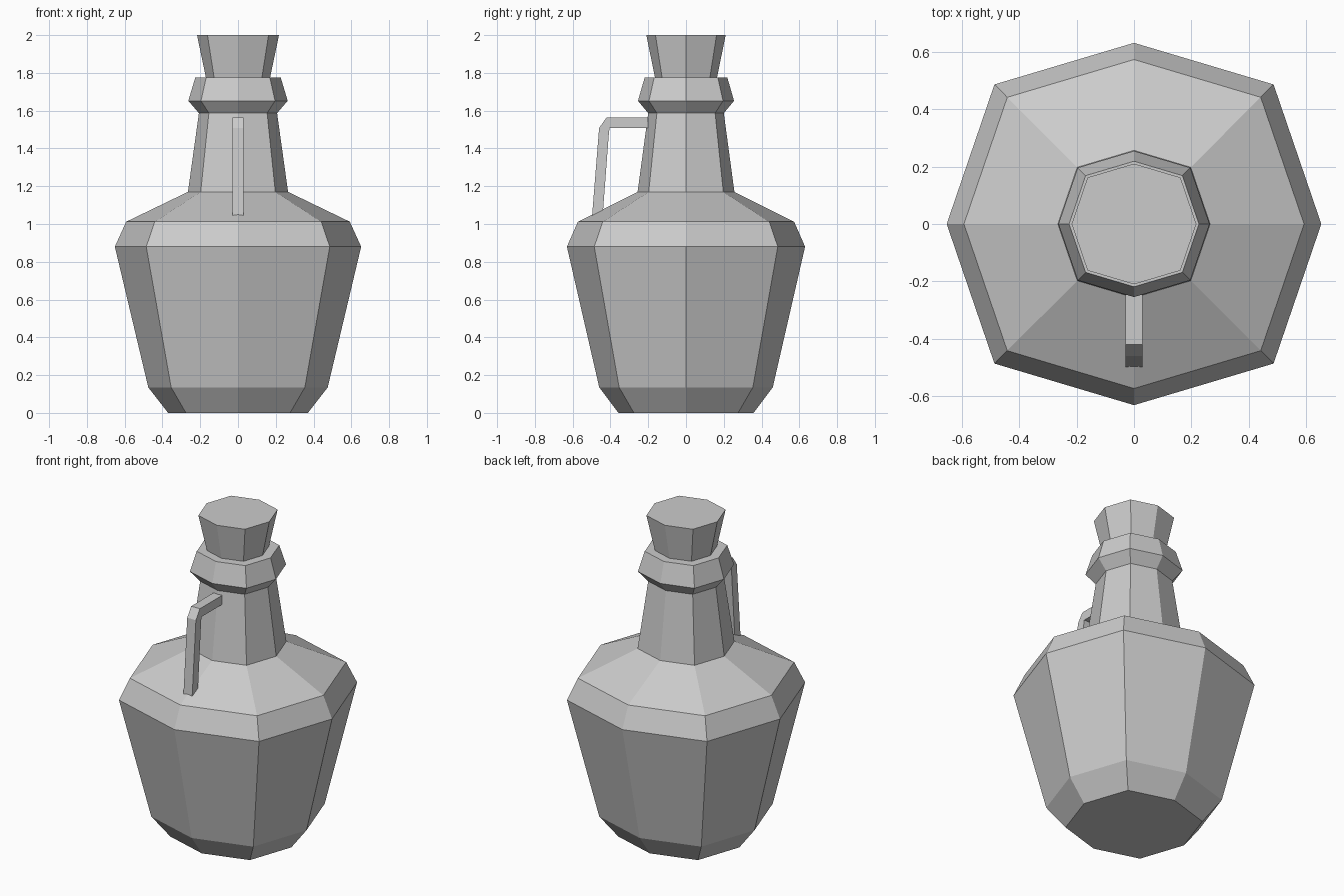
import bpy

if "Cube" in bpy.data.objects:
    bpy.data.objects.remove(bpy.data.objects["Cube"])

# Slightly uneven octagon shared by every turned part (x radius = 1)
OCTAGON = [(1, 0), (.745, .745), (0, .967), (-.745, .745),
           (-1, 0), (-.745, -.745), (0, -.967), (.745, -.745)]


def add_object(name, verts, faces):
    mesh = bpy.data.meshes.new(name)
    mesh.from_pydata(verts, [], faces)
    mesh.update()
    obj = bpy.data.objects.new(name, mesh)
    bpy.context.collection.objects.link(obj)
    return obj


def loft(name, profile):
    """Stack octagon rings of (radius, z) and cap both ends."""
    n = len(OCTAGON)
    verts = [(r * x, r * y, z) for r, z in profile for x, y in OCTAGON]
    faces = [(k * n + i, k * n + (i + 1) % n, (k + 1) * n + (i + 1) % n, (k + 1) * n + i)
             for k in range(len(profile) - 1) for i in range(n)]
    faces.append(tuple(reversed(range(n))))
    faces.append(tuple(range(len(verts) - n, len(verts))))
    return add_object(name, verts, faces)


def extrude_strip(name, outer, inner, half_width):
    """Bar following matching outer and inner (y, z) edge lines."""
    verts = []
    for (oy, oz), (iy, iz) in zip(outer, inner):
        verts += [(-half_width, oy, oz), (half_width, oy, oz),
                  (half_width, iy, iz), (-half_width, iy, iz)]
    faces = [(k * 4 + i, k * 4 + (i + 1) % 4, k * 4 + 4 + (i + 1) % 4, k * 4 + 4 + i)
             for k in range(len(outer) - 1) for i in range(4)]
    end = len(verts) - 4
    faces += [(3, 2, 1, 0), (end, end + 1, end + 2, end + 3)]
    return add_object(name, verts, faces)


# Bottle body, neck and collar
loft("bottle", [(.37, 0), (.475, .135), (.652, .88), (.592, 1.012), (.265, 1.17),
                (.207, 1.587), (.263, 1.652), (.226, 1.776)])

# Stopper in the mouth
loft("stopper", [(.17, 1.776), (.217, 2.0)])

# Handle on the front, from shoulder to neck
extrude_strip("handle",
              [(-.497, 1.045), (-.46, 1.508), (-.42, 1.565), (-.2, 1.565)],
              [(-.44, 1.06), (-.408, 1.485), (-.404, 1.508), (-.2, 1.508)], .03)
